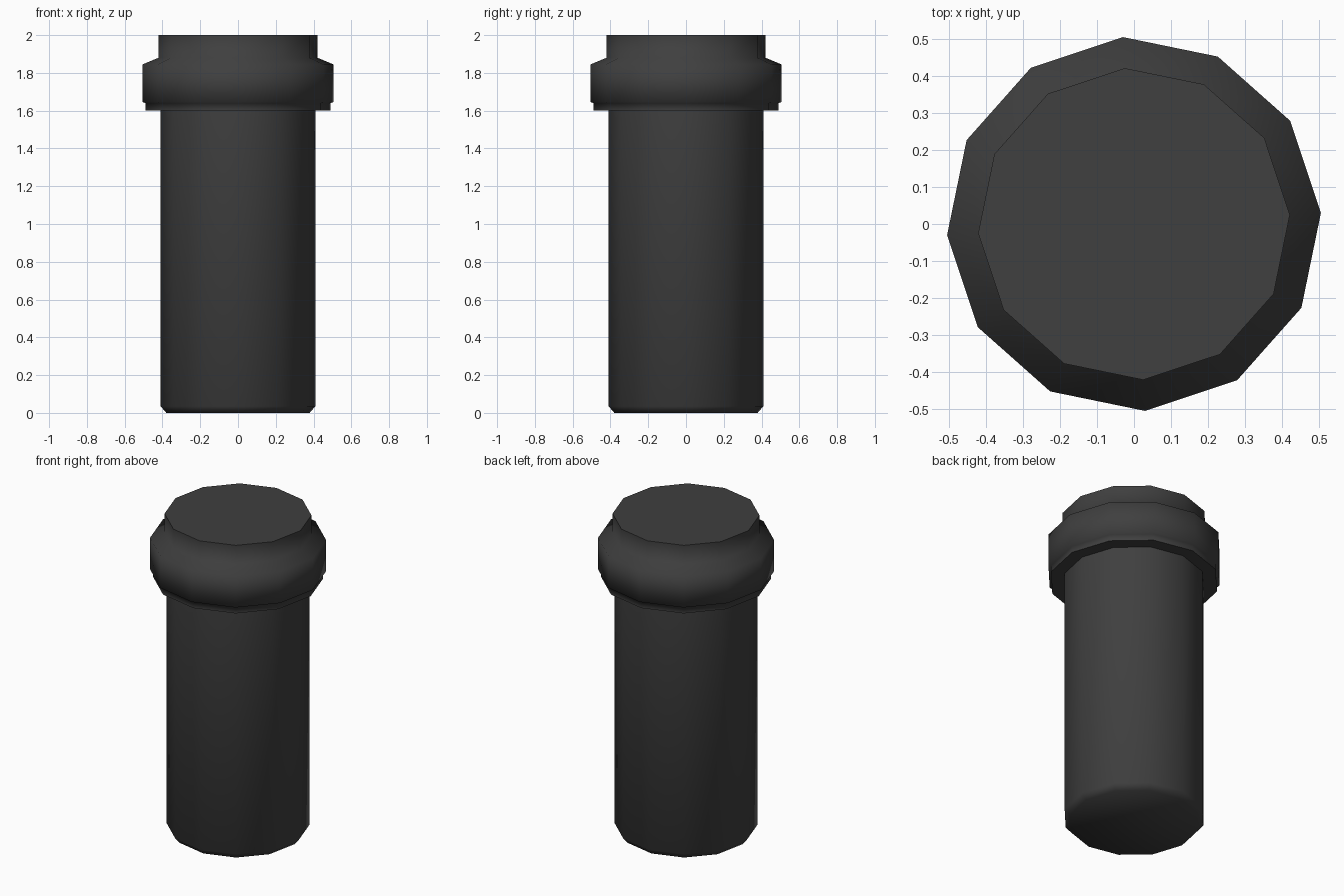
import bpy, bmesh, math

if "Cube" in bpy.data.objects:
    bpy.data.objects.remove(bpy.data.objects["Cube"])

SIDES = 12
TURN = math.radians(3.4)

mat = bpy.data.materials.new("dark_rubber")
mat.diffuse_color = (0.05, 0.05, 0.05, 1)
mat.use_nodes = True
mat.node_tree.nodes["Principled BSDF"].inputs["Base Color"].default_value = mat.diffuse_color


def lathe(name, profile):
    """Closed 12-sided solid from (radius, z) points, bottom to top."""
    bm = bmesh.new()
    rings = []
    for r, z in profile:
        angles = [TURN + 2 * math.pi * i / SIDES for i in range(SIDES)]
        rings.append([bm.verts.new((r * math.cos(a), r * math.sin(a), z)) for a in angles])
    for low, high in zip(rings, rings[1:]):
        for i in range(SIDES):
            j = (i + 1) % SIDES
            bm.faces.new((low[i], low[j], high[j], high[i]))
    bm.faces.new(rings[0][::-1])
    bm.faces.new(rings[-1])
    bmesh.ops.recalc_face_normals(bm, faces=bm.faces)
    mesh = bpy.data.meshes.new(name)
    bm.to_mesh(mesh)
    bm.free()
    mesh.materials.append(mat)
    ob = bpy.data.objects.new(name, mesh)
    bpy.context.collection.objects.link(ob)
    bpy.context.view_layer.objects.active = ob
    ob.select_set(True)
    bpy.ops.object.shade_smooth_by_angle(angle=math.radians(75))
    ob.select_set(False)
    return ob


# One continuous skin: chamfered foot, long shaft, stepped collar, top plug
lathe("collared_grip", [
    (0.38, 0.0), (0.41, 0.035),
    (0.41, 1.60), (0.49, 1.60), (0.49, 1.64),
    (0.506, 1.645), (0.506, 1.845),
    (0.422, 1.88), (0.422, 2.0),
])
